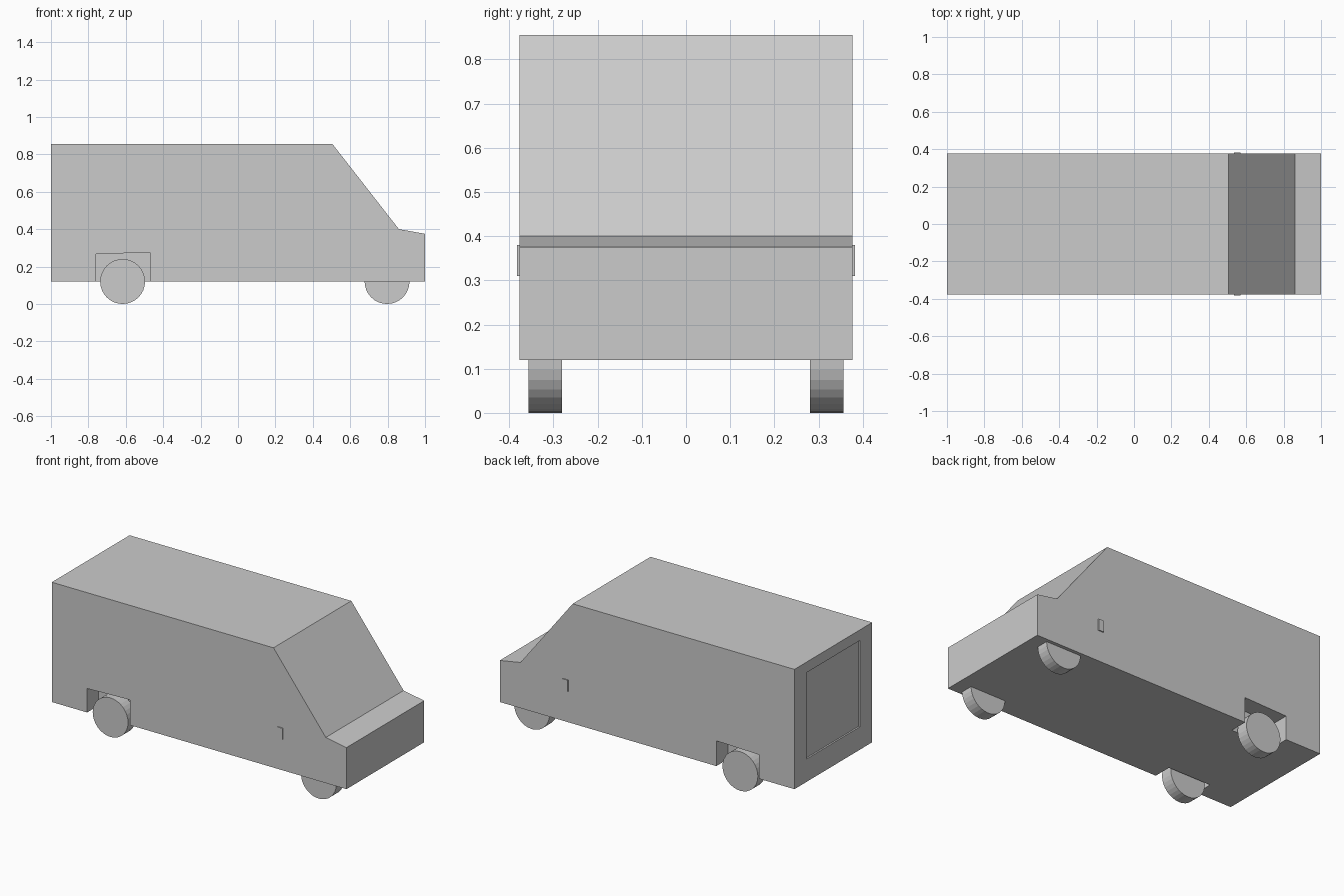
import bpy, bmesh
from math import pi
from mathutils import Matrix

if "Cube" in bpy.data.objects:
    bpy.data.objects.remove(bpy.data.objects["Cube"])


def add_object(name, bm):
    bmesh.ops.recalc_face_normals(bm, faces=bm.faces)
    mesh = bpy.data.meshes.new(name)
    bm.to_mesh(mesh)
    bm.free()
    obj = bpy.data.objects.new(name, mesh)
    bpy.context.collection.objects.link(obj)
    return obj


def prism(name, profile, y0, y1):
    """Extrude an (x, z) outline along y."""
    bm = bmesh.new()
    face = bm.faces.new([bm.verts.new((x, y0, z)) for x, z in profile])
    ext = bmesh.ops.extrude_face_region(bm, geom=[face])
    for v in ext["geom"]:
        if isinstance(v, bmesh.types.BMVert):
            v.co.y = y1
    return add_object(name, bm)


def box(name, x0, x1, y0, y1, z0, z1):
    return prism(name, [(x0, z0), (x1, z0), (x1, z1), (x0, z1)], y0, y1)


def wheel(name, x, y):
    bm = bmesh.new()
    bmesh.ops.create_cone(bm, cap_ends=True, segments=32, radius1=0.12, radius2=0.12, depth=0.075,
                          matrix=Matrix.Translation((x, y, 0.12)) @ Matrix.Rotation(pi / 2, 4, 'X'))
    return add_object(name, bm)


def cut(target, cutter):
    mod = target.modifiers.new(cutter.name, 'BOOLEAN')
    mod.operation = 'DIFFERENCE'
    mod.solver = 'EXACT'
    mod.object = cutter
    bpy.context.view_layer.objects.active = target
    bpy.ops.object.modifier_apply(modifier=mod.name)
    bpy.data.objects.remove(cutter)


# Van body: side outline across the full width
body = prism("van_body", [(-1, 0.12), (1, 0.12), (1, 0.375), (0.86, 0.40),
                          (0.505, 0.855), (-1, 0.855)], -0.377, 0.377)

# Shallow recessed rear door
cut(body, box("rear_door_cutter", -1.1, -0.99, -0.26, 0.26, 0.26, 0.79))

for side, s in (("right", -1), ("left", 1)):
    # Rear wheel wells
    cut(body, prism("wheel_well_cutter", [(-0.76, 0.05), (-0.47, 0.05), (-0.47, 0.275),
                                          (-0.76, 0.267)], s * 0.265, s * 0.5))
    # Wheels
    wheel(f"rear_wheel_{side}", -0.617, s * 0.3185)
    wheel(f"front_wheel_{side}", 0.797, s * 0.3185)
    # Door handles
    box(f"door_handle_{side}", 0.535, 0.57, s * 0.36, s * 0.383, 0.31, 0.38)
